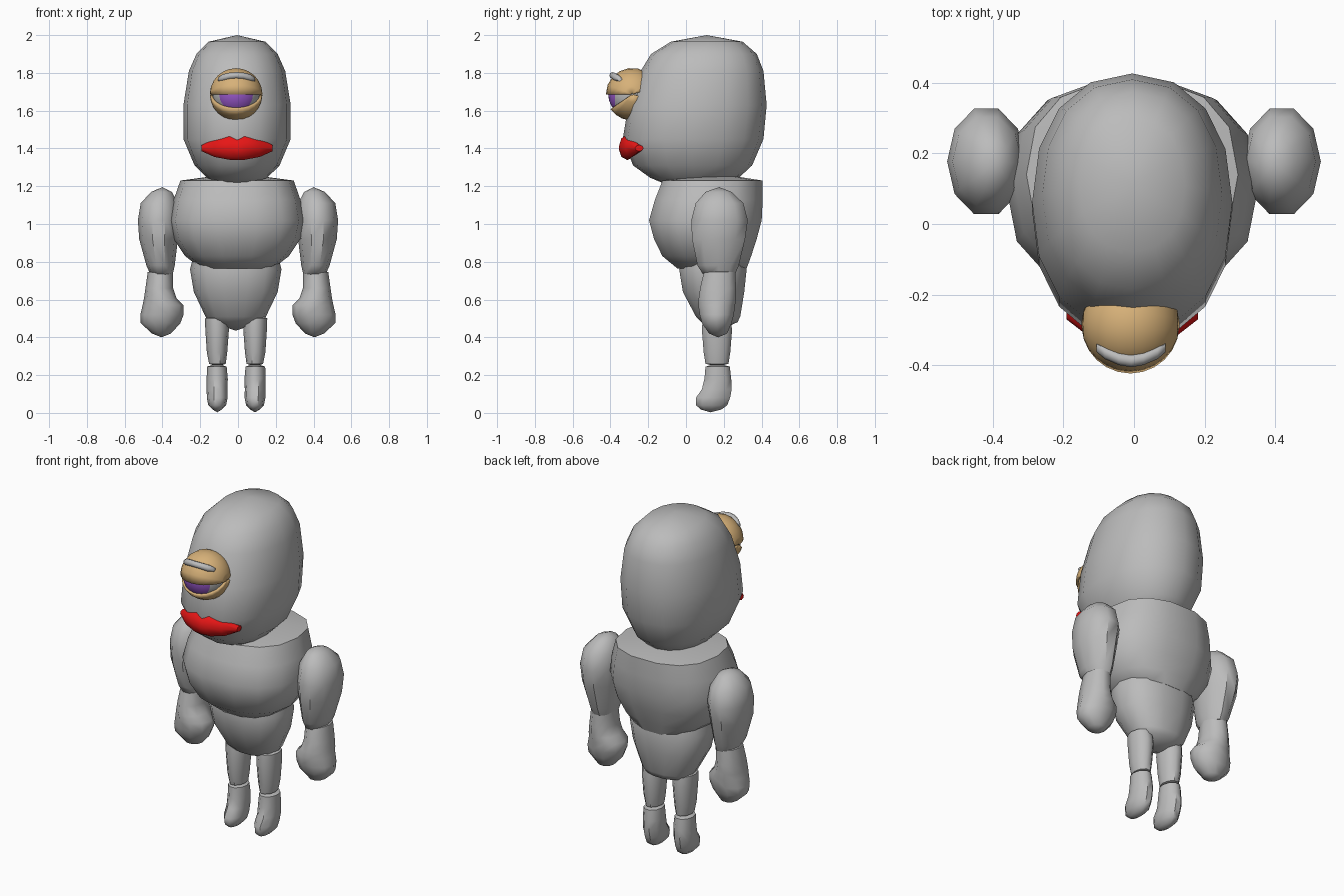
import bpy, bmesh, math
from mathutils import Vector

if "Cube" in bpy.data.objects:
    bpy.data.objects.remove(bpy.data.objects["Cube"])

def material(name, rgb):
    m = bpy.data.materials.new(name)
    m.diffuse_color = (*rgb, 1)
    m.use_nodes = True
    m.node_tree.nodes["Principled BSDF"].inputs["Base Color"].default_value = m.diffuse_color
    return m

GREY = material("grey", (0.5, 0.5, 0.5))
TAN = material("tan", (0.68, 0.44, 0.19))
RED = material("red", (0.8, 0.008, 0.008))
PURPLE = material("purple", (0.32, 0.1, 0.6))

def finish(bm, name, mats, angle=45):
    bmesh.ops.recalc_face_normals(bm, faces=bm.faces)
    me = bpy.data.meshes.new(name)
    bm.to_mesh(me)
    bm.free()
    for m in mats:
        me.materials.append(m)
    ob = bpy.data.objects.new(name, me)
    bpy.context.collection.objects.link(ob)
    bpy.ops.object.select_all(action='DESELECT')
    ob.select_set(True)
    bpy.context.view_layer.objects.active = ob
    bpy.ops.object.shade_smooth_by_angle(angle=math.radians(angle))
    return ob

def skin(bm, loops, start=None, end=None):
    """Bridge closed loops of points and close both ends with a pole or an n-gon."""
    rows = [[bm.verts.new(p) for p in lp] for lp in loops]
    n = len(rows[0])
    for a, b in zip(rows, rows[1:]):
        for i in range(n):
            j = (i + 1) % n
            bm.faces.new((a[i], a[j], b[j], b[i]))
    for row, pole in ((rows[0], start), (rows[-1], end)):
        if pole is None:
            bm.faces.new(row)
        else:
            v = bm.verts.new(pole)
            for i in range(n):
                bm.faces.new((row[i], row[(i + 1) % n], v))

def loft(name, rings, bottom, top, n=12, p=2.0, s=1, dx=0.0, mat=GREY):
    """Rings are (z, x0, x1, y0, y1) bounds of a superellipse, listed upwards."""
    def ring(z, x0, x1, y0, y1):
        pts = []
        for i in range(n):
            t = math.tau * i / n
            c, d = math.cos(t), math.sin(t)
            u = math.copysign(abs(c) ** (2 / p), c) if abs(c) > 1e-6 else 0
            v = math.copysign(abs(d) ** (2 / p), d) if abs(d) > 1e-6 else 0
            pts.append((s * ((x0 + x1) / 2 + u * (x1 - x0) / 2) + dx,
                        (y0 + y1) / 2 + v * (y1 - y0) / 2, z))
        return pts
    bm = bmesh.new()
    ends = [(s * q[0] + dx, q[1], q[2]) for q in (bottom, top)]
    skin(bm, [ring(*r) for r in rings], *ends)
    return finish(bm, name, [mat])

def sym(rows):
    return [(z, -w, w, a, b) for z, w, a, b in rows]

# head: tall egg, leaning forward at mouth height
loft("head", sym([
    (1.22, .13, -.13, .20), (1.245, .16, -.19, .28), (1.31, .225, -.28, .35),
    (1.45, .284, -.335, .41), (1.63, .284, -.305, .427), (1.81, .255, -.24, .41),
    (1.90, .215, -.185, .375), (1.965, .15, -.08, .30)]),
    (0, .04, 1.21), (0, .11, 2.0), n=16, p=2.2, dx=-.005)

# chest and belly
loft("chest", sym([
    (.765, .19, -.05, .325), (.83, .275, -.13, .35), (.92, .335, -.175, .38),
    (1.02, .357, -.202, .407), (1.13, .335, -.17, .412), (1.23, .30, -.13, .41)]),
    (0, .13, .735), (0, .15, 1.27), n=14, p=2.4, dx=-.005)
loft("belly", sym([
    (.48, .13, .08, .275), (.51, .16, .05, .29), (.64, .222, -.02, .312),
    (.76, .242, -.04, .325), (.85, .22, -.02, .30)]),
    (0, .17, .435), (0, .14, .87), n=14, p=2.3, dx=-.012)

# limbs, once for each side
for side, s in (("right", 1), ("left", -1)):
    loft(f"upper_arm_{side}", [
        (.735, .345, .465, .085, .265), (.78, .335, .485, .055, .285),
        (.92, .318, .523, .025, .32), (1.02, .308, .53, .02, .335),
        (1.11, .318, .515, .045, .31), (1.17, .35, .46, .10, .245)],
        (.405, .175, .715), (.40, .175, 1.195), n=10, s=s)
    loft(f"forearm_{side}", [
        (.42, .355, .455, .12, .22), (.475, .305, .515, .08, .245),
        (.52, .288, .517, .068, .258), (.57, .288, .505, .06, .265),
        (.605, .325, .498, .062, .27), (.66, .343, .49, .07, .27),
        (.745, .343, .478, .09, .265)],
        (.405, .17, .40), (.41, .175, .77), n=10, s=s)
    loft(f"thigh_{side}", [
        (.26, .055, .143, .10, .228), (.32, .047, .155, .09, .238),
        (.44, .038, .163, .08, .248), (.50, .042, .165, .085, .24)],
        (.10, .165, .245), (.10, .165, .54), n=10, s=s, dx=-.01)
    loft(f"lower_leg_{side}", [
        (.018, .075, .125, .075, .19), (.04, .053, .147, .05, .222),
        (.08, .045, .155, .048, .238), (.125, .046, .156, .08, .246),
        (.18, .044, .156, .094, .243), (.245, .05, .154, .10, .235)],
        (.10, .13, .003), (.10, .165, .262), n=10, s=s, dx=-.01)

# eyeball with a purple iris on the faces near its front pole
EYE = Vector((-.01, -.285, 1.687))
bm = bmesh.new()
loops = []
for k in range(1, 12):
    a = math.pi * k / 12
    loops.append([EYE + .127 * Vector((math.sin(a) * math.cos(math.tau * i / 18),
                  -math.cos(a), math.sin(a) * math.sin(math.tau * i / 18)))
                  for i in range(18)])
skin(bm, loops, EYE - Vector((0, .127, 0)), EYE + Vector((0, .127, 0)))
for f in bm.faces:
    if (f.calc_center_median() - EYE).normalized().y < -math.cos(math.radians(38)):
        f.material_index = 1
finish(bm, "eyeball", [GREY, PURPLE])

# eyelids: shells that swing about the sideways axis, angles up from the front
def eyelid(name, a0, a1, r=.139, across=12, steps=8):
    bm = bmesh.new()
    grid = []
    for j in range(steps + 1):
        a = math.radians(a0 + (a1 - a0) * j / steps)
        row = []
        for i in range(across + 1):
            b = math.pi * (i / across - .5) * .97
            row.append(bm.verts.new(EYE + r * Vector((
                math.sin(b), -math.cos(b) * math.cos(a), math.cos(b) * math.sin(a)))))
        grid.append(row)
    for p, q in zip(grid, grid[1:]):
        for i in range(across):
            bm.faces.new((p[i], p[i + 1], q[i + 1], q[i]))
    ob = finish(bm, name, [TAN])
    if sum(((v.co - EYE).dot(v.normal) for v in ob.data.vertices)) < 0:
        ob.data.flip_normals()
    mod = ob.modifiers.new("thickness", 'SOLIDIFY')
    mod.thickness = .014
    mod.offset = -1

eyelid("upper_eyelid", 0, 165)
eyelid("lower_eyelid", -35, -165)

# sideways strips with an oval section: (x, y, z bottom, z top, half depth)
def strip(name, half, mat, cx, n=8):
    secs = [(-x, *r) for x, *r in half if x > 0] + [q for q in reversed(half)]
    bm = bmesh.new()
    skin(bm, [[(cx + x, y + d * math.cos(math.tau * i / n),
                (a + b) / 2 + (b - a) / 2 * math.sin(math.tau * i / n))
               for i in range(n)] for x, y, a, b, d in secs])
    finish(bm, name, [mat], 50)

strip("lips", [
    (.187, -.248, 1.385, 1.418, .022), (.12, -.287, 1.355, 1.452, .035),
    (.04, -.31, 1.34, 1.473, .046), (0, -.31, 1.338, 1.457, .046)], RED, -.005)
strip("eyebrow", [
    (.098, -.350, 1.755, 1.775, .013), (.075, -.365, 1.755, 1.792, .018),
    (.035, -.382, 1.766, 1.802, .018), (0, -.388, 1.770, 1.804, .018)], GREY, -.008)
